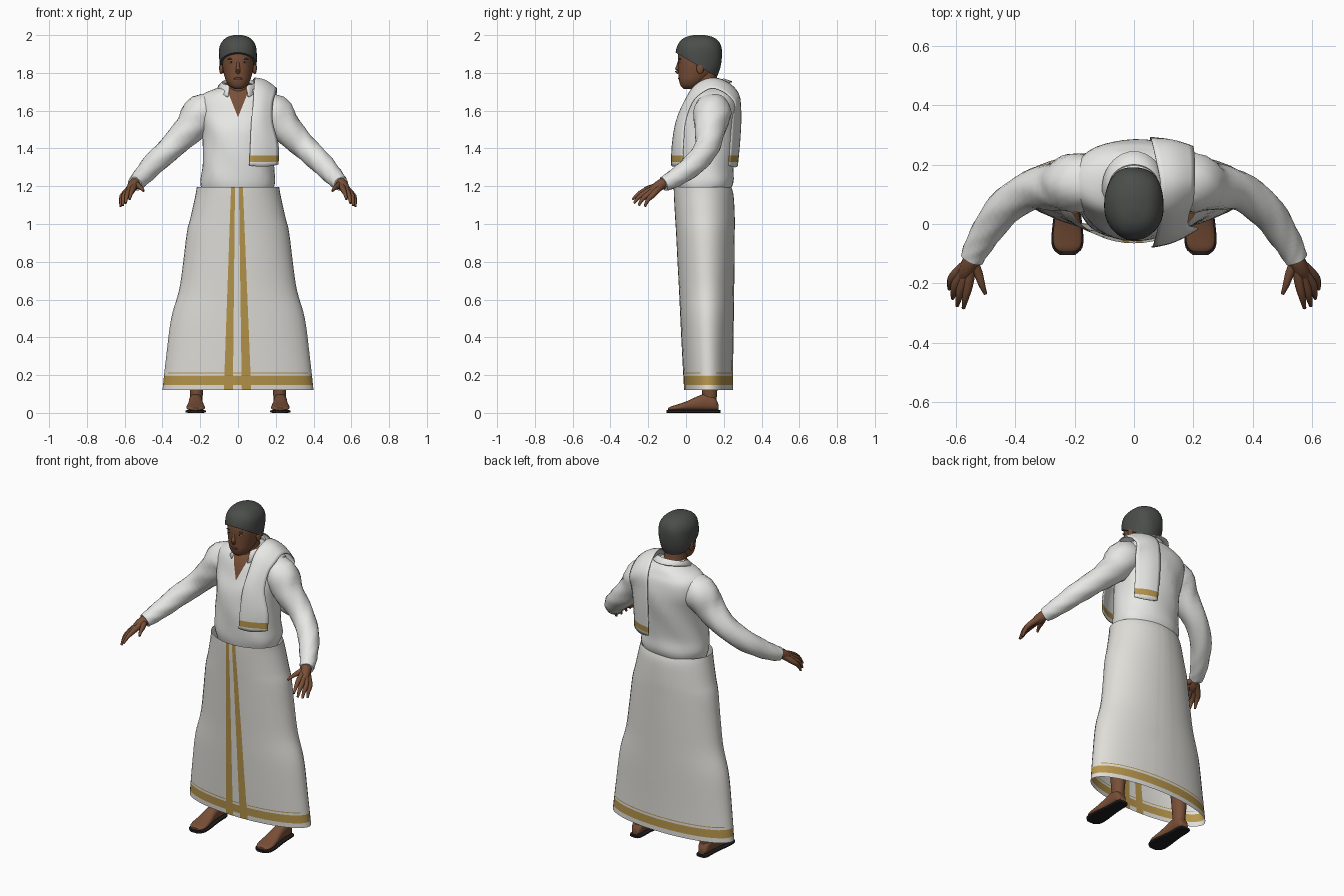
import bpy, bmesh, math
from mathutils import Vector

if "Cube" in bpy.data.objects:
    bpy.data.objects.remove(bpy.data.objects["Cube"])

X, Y, Z = Vector((1, 0, 0)), Vector((0, 1, 0)), Vector((0, 0, 1))


def material(name, r, g, b):
    m = bpy.data.materials.new(name)
    m.use_nodes = True
    m.diffuse_color = (r, g, b, 1)
    m.node_tree.nodes["Principled BSDF"].inputs["Base Color"].default_value = (r, g, b, 1)
    return m


WHITE = material("shirt white", .82, .82, .80)
CLOTH = material("wrap cream", .74, .73, .69)
GOLD = material("gold trim", .47, .30, .07)
SKIN = material("brown skin", .19, .078, .038)
HAIR = material("charcoal hair", .07, .075, .07)
BLACK = material("black sole", .015, .012, .012)
EYE = material("eye white", .55, .52, .48)
LIP = material("lip brown", .13, .045, .03)


def spline(rows, steps=4):
    """Smooth interpolation through tuples of numbers."""
    out = []
    for i in range(len(rows) - 1):
        a, b, c, d = (rows[max(0, min(len(rows) - 1, i + k))] for k in (-1, 0, 1, 2))
        for s in range(steps):
            t = s / steps
            out.append([q + .5 * t * (r - p + t * (2 * p - 5 * q + 4 * r - e + t * (3 * (q - r) + e - p)))
                        for p, q, r, e in zip(a, b, c, d)])
    return out + [list(rows[-1])]


def ring(c, u, v, ru, rv, n=2.0, sides=32, ripple=0, phase=0):
    pts = []
    for k in range(sides):
        a = math.tau * k / sides
        ca, sa = math.cos(a), math.sin(a)
        f = 1 + ripple * math.sin(5 * a + phase)
        pts.append(c + u * (f * ru * math.copysign(abs(ca) ** (2 / n), ca))
                   + v * (f * rv * math.copysign(abs(sa) ** (2 / n), sa)))
    return pts


def skin_rings(bm, rings, closed=True, caps=True):
    vs = [[bm.verts.new(p) for p in r] for r in rings]
    n = len(vs[0])
    for a, b in zip(vs, vs[1:]):
        for k in range(n if closed else n - 1):
            j = (k + 1) % n
            bm.faces.new((a[k], a[j], b[j], b[k]))
    if closed and caps:
        bm.faces.new(vs[0])
        bm.faces.new(vs[-1])
    bmesh.ops.recalc_face_normals(bm, faces=bm.faces)


def cut(bm, co, no, **kw):
    geom = bm.verts[:] + bm.edges[:] + bm.faces[:]
    return bmesh.ops.bisect_plane(bm, geom=geom, plane_co=co, plane_no=no, dist=1e-5, **kw)


def finish(name, bm, *mats, rule=None):
    for f in bm.faces:
        f.smooth = True
        if rule:
            f.material_index = int(rule(f.calc_center_median()))
    me = bpy.data.meshes.new(name)
    bm.to_mesh(me)
    bm.free()
    me.set_sharp_from_angle(angle=math.radians(50))
    for m in mats:
        me.materials.append(m)
    ob = bpy.data.objects.new(name, me)
    bpy.context.collection.objects.link(ob)
    return ob


def z_rings(rows, n=2.0, ripple=0):
    """Rows of height, front, back and half width."""
    return [ring(Vector((0, (f + b) / 2, z)), X, Y, w, (b - f) / 2, n, 40, ripple, 25 * z)
            for z, f, b, w in spline(rows)]


def tube(bm, rows, side, sides=16, ripple=0):
    """Rows of x, y, z and radius, mirrored by side."""
    pts = spline(rows)
    cs = [Vector((side * p[0], p[1], p[2])) for p in pts]
    rings = []
    for i, p in enumerate(pts):
        t = (cs[min(i + 1, len(cs) - 1)] - cs[max(i - 1, 0)]).normalized()
        u = t.cross(Z).normalized()
        rings.append(ring(cs[i], u, u.cross(t), p[3], p[3], 2, sides, ripple, i * 1.3))
    skin_rings(bm, rings)


def ball(name, mat, loc, size):
    bm = bmesh.new()
    bmesh.ops.create_uvsphere(bm, u_segments=16, v_segments=10, radius=1)
    bmesh.ops.scale(bm, vec=size, verts=bm.verts)
    bmesh.ops.translate(bm, vec=loc, verts=bm.verts)
    return finish(name, bm, mat)


# Shirt body with an open V of skin at the neck
bm = bmesh.new()
skin_rings(bm, z_rings([(1.16, -.035, .225, .18), (1.22, -.05, .25, .198), (1.30, -.055, .25, .19),
                        (1.40, -.055, .265, .185), (1.50, -.045, .28, .19), (1.58, -.015, .285, .205),
                        (1.65, .01, .275, .21), (1.69, .03, .255, .18), (1.72, .05, .235, .11),
                        (1.745, .06, .2, .07)], 2.2, .012))
for s in (-1, 1):
    cut(bm, (0, 0, 1.565), (1, 0, s * .4))
finish("shirt_body", bm, WHITE, SKIN,
       rule=lambda c: c.y < .12 and c.z > 1.565 and abs(c.x) < .4 * (c.z - 1.565))

# Folded collar
bm = bmesh.new()
columns = []
for k in range(31):
    a = math.radians(-150 + 10 * k)
    s, c = math.sin(a), math.cos(a)
    top = 1.75 + .02 * c
    drop = .015 + .05 * ((1 - c) / 2) ** 2
    columns.append([Vector((.08 * s, .125 + .07 * c, top - .04)), Vector((.085 * s, .125 + .075 * c, top)),
                    Vector((.108 * s, .12 + .125 * c, top - drop))])
skin_rings(bm, columns, closed=False)
finish("collar", bm, WHITE).modifiers.new("thickness", "SOLIDIFY").thickness = .006

# Wrapped skirt with gold hem and two front stripes
LINES = ((-.037, -.075), (-.016, -.027), (.005, .020), (.026, .070))
bm = bmesh.new()
skin_rings(bm, z_rings([(1.195, -.065, .24, .218), (1.15, -.064, .252, .226), (1.04, -.058, .258, .25),
                        (.96, -.053, .258, .27), (.80, -.045, .257, .29), (.65, -.037, .255, .312),
                        (.50, -.03, .253, .354), (.30, -.02, .25, .38), (.12, -.01, .25, .40)]), caps=False)
for z in (.148, .196, .209, .214):
    cut(bm, (0, 0, z), Z)
for top, low in LINES:
    cut(bm, (top, 0, 1.19), (1.07, 0, low - top))


def skirt_gold(c):
    t = (1.19 - c.z) / 1.07
    a, b, d, e = (top + t * (low - top) for top, low in LINES)
    stripe = c.y < .1 and (a < c.x < b or d < c.x < e)
    line = .209 < c.z < .214 and abs(c.x) < .36
    return stripe or line or .148 < c.z < .196


finish("wrap_skirt", bm, CLOTH, GOLD, rule=skirt_gold)

# Shoulder cloth: inner edge and outer edge from front hem, over the shoulder, to back hem
bm = bmesh.new()
strip = []
for x0, y0, z0, x1, y1, z1 in spline([
        (.06, -.08, 1.31, .215, -.02, 1.315), (.065, -.075, 1.42, .215, -.015, 1.42),
        (.07, -.055, 1.54, .185, -.005, 1.54), (.08, -.015, 1.64, .185, .03, 1.64),
        (.085, .045, 1.735, .20, .075, 1.69), (.09, .13, 1.775, .205, .14, 1.72),
        (.075, .215, 1.755, .205, .215, 1.69), (.06, .28, 1.69, .20, .262, 1.63),
        (.055, .293, 1.58, .195, .247, 1.56), (.055, .288, 1.45, .19, .237, 1.45),
        (.06, .275, 1.31, .19, .227, 1.31)]):
    row = []
    for k in range(9):
        s = k / 8
        p = Vector((x0, y0, z0)).lerp(Vector((x1, y1, z1)), s)
        out = Vector((0, p.y - .11, p.z - 1.45)).normalized()
        row.append(p + out * .014 * math.sin(math.pi * s))
    strip.append(row)
skin_rings(bm, strip, closed=False)
for z in (1.327, 1.363):
    cut(bm, (0, 0, z), Z)
cloth = finish("shoulder_cloth", bm, WHITE, GOLD, rule=lambda c: 1.327 < c.z < 1.363)
cloth.modifiers.new("thickness", "SOLIDIFY").thickness = .005

# Neck and head
bm = bmesh.new()
skin_rings(bm, z_rings([(1.62, .06, .19, .06), (1.70, .04, .175, .064), (1.76, .035, .165, .061),
                        (1.82, .03, .16, .06)]))
finish("neck", bm, SKIN)
bm = bmesh.new()
skin_rings(bm, z_rings([(1.715, -.012, .04, .02), (1.73, -.027, .07, .044), (1.76, -.037, .11, .064),
                        (1.80, -.04, .15, .076), (1.84, -.042, .165, .083), (1.88, -.043, .172, .085),
                        (1.92, -.035, .17, .082), (1.96, -.005, .15, .06), (1.985, .03, .11, .03)], 2.2))
finish("head", bm, SKIN)

# Hair cap, trimmed along a slope from forehead to nape
bm = bmesh.new()
skin_rings(bm, z_rings([(1.74, -.02, .14, .075), (1.80, -.04, .172, .091), (1.85, -.05, .187, .098),
                        (1.90, -.054, .192, .10), (1.94, -.047, .187, .096), (1.97, -.03, .17, .08),
                        (1.99, 0, .14, .055), (2.0, .04, .10, .02)], 2.2, .012))
cut(bm, (0, -.05, 1.905), (0, .13, .22), clear_inner=True)
bmesh.ops.holes_fill(bm, edges=[e for e in bm.edges if e.is_boundary], sides=0)
finish("hair", bm, HAIR)

# Face
bm = bmesh.new()
tube(bm, [(0, -.036, 1.86, .007), (0, -.043, 1.835, .009), (0, -.046, 1.812, .013), (0, -.038, 1.80, .009)], 1)
finish("nose", bm, SKIN)
ball("lips", LIP, (0, -.034, 1.77), (.024, .008, .007))
for s, label in ((1, "left"), (-1, "right")):
    ball(label + "_ear", SKIN, (s * .088, .075, 1.825), (.012, .02, .032))
    ball(label + "_eye", EYE, (s * .036, -.029, 1.856), (.013, .008, .005))
    ball(label + "_iris", BLACK, (s * .036, -.034, 1.856), (.005, .005, .005))
    ball(label + "_eyebrow", HAIR, (s * .038, -.031, 1.874), (.019, .007, .004))

# Arms, hands, legs and feet on both sides
THUMB = ((.525, -.165, 1.20), (.512, -.205, 1.19), (.50, -.235, 1.175))
FINGERS = (THUMB, ((.557, -.205, 1.183), (.567, -.25, 1.16), (.574, -.283, 1.13)),
           ((.580, -.21, 1.168), (.59, -.25, 1.142), (.595, -.275, 1.11)),
           ((.598, -.198, 1.158), (.607, -.232, 1.13), (.61, -.25, 1.097)),
           ((.607, -.175, 1.155), (.618, -.203, 1.125), (.622, -.218, 1.092)))
for s, label in ((1, "left"), (-1, "right")):
    bm = bmesh.new()
    tube(bm, [(.11, .14, 1.60, .08), (.19, .14, 1.588, .10), (.255, .127, 1.505, .083), (.35, .113, 1.41, .066),
              (.44, .05, 1.325, .06), (.495, -.025, 1.265, .052), (.528, -.08, 1.23, .045),
              (.546, -.118, 1.212, .039)], s, 24, .03)
    finish(label + "_sleeve", bm, WHITE)

    bm = bmesh.new()
    tube(bm, [(.525, -.08, 1.23, .03), (.548, -.125, 1.213, .029), (.565, -.16, 1.19, .026),
              (.578, -.185, 1.173, .015)], s)
    for knuckle, middle, tip in FINGERS:
        tube(bm, [(.546, -.122, 1.212, .02), knuckle + (.0155,), middle + (.011,), tip + (.006,)], s, 10)
    finish(label + "_hand", bm, SKIN)

    bm = bmesh.new()
    skin_rings(bm, [ring(Vector((s * .22, y, z)), X, Y, r, r * 1.15)
                    for z, y, r in spline([(.04, .125, .03), (.10, .125, .034), (.25, .125, .045),
                                           (.45, .12, .06), (.65, .11, .07)])])
    finish(label + "_leg", bm, SKIN)

    for part, mat, n, rows in (
            ("foot", SKIN, 2.4, [(.172, .014, .045, .02), (.15, .012, .085, .033), (.10, .012, .10, .036),
                                 (.05, .012, .083, .038), (0, .012, .06, .045), (-.05, .012, .043, .049),
                                 (-.08, .012, .034, .042), (-.094, .014, .026, .025)]),
            ("sole", BLACK, 5, [(.182, 0, .014, .02), (.165, 0, .015, .036), (.08, 0, .015, .04),
                                (-.03, 0, .015, .053), (-.08, 0, .015, .05), (-.104, 0, .014, .026)])):
        bm = bmesh.new()
        skin_rings(bm, [ring(Vector((s * .224, y, (a + b) / 2)), X, Z, w, (b - a) / 2, n)
                        for y, a, b, w in spline(rows)])
        finish(label + "_" + part, bm, mat)
